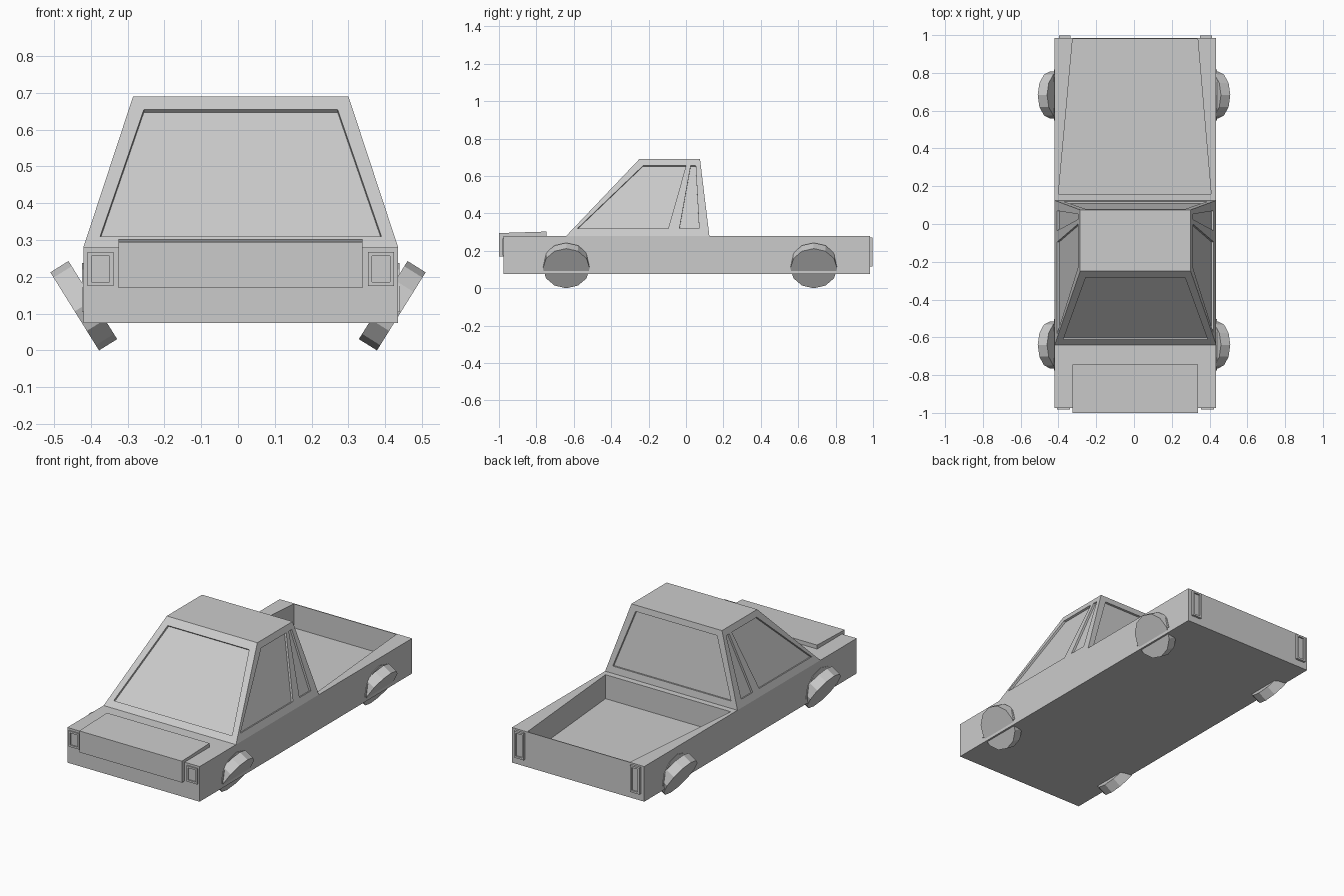
import bpy, bmesh, math
from mathutils import Vector, Matrix

if "Cube" in bpy.data.objects:
    bpy.data.objects.remove(bpy.data.objects["Cube"])

CX = 0.0075          # body centre line


def make(name, bm):
    bmesh.ops.recalc_face_normals(bm, faces=bm.faces[:])
    me = bpy.data.meshes.new(name)
    bm.to_mesh(me)
    bm.free()
    ob = bpy.data.objects.new(name, me)
    bpy.context.scene.collection.objects.link(ob)
    return ob


def loft(name, a, b):
    """Solid between two matching point loops."""
    bm = bmesh.new()
    va, vb = [bm.verts.new(p) for p in a], [bm.verts.new(p) for p in b]
    bm.faces.new(va)
    bm.faces.new(vb[::-1])
    n = len(va)
    for i in range(n):
        j = (i + 1) % n
        bm.faces.new((va[i], vb[i], vb[j], va[j]))
    return make(name, bm)


def rect(x0, x1, y0, y1, z):
    return [(x0, y0, z), (x1, y0, z), (x1, y1, z), (x0, y1, z)]


def box(name, x0, x1, y0, y1, z0, z1):
    return loft(name, rect(x0, x1, y0, y1, z0), rect(x0, x1, y0, y1, z1))


def cut(ob, cutter):
    cutter.hide_render = True
    mod = ob.modifiers.new("cut", 'BOOLEAN')
    mod.operation, mod.solver, mod.object = 'DIFFERENCE', 'EXACT', cutter
    bpy.context.view_layer.objects.active = ob
    bpy.ops.object.modifier_apply(modifier=mod.name)
    bpy.data.objects.remove(cutter)


def recess(ob, pts, depth, inside):
    """Sink a flat panel into the face that holds pts."""
    p = [Vector(q) for q in pts]
    n = (p[1] - p[0]).cross(p[2] - p[0]).normalized()
    if n.dot(Vector(inside) - p[0]) < 0:
        n = -n
    cut(ob, loft("cutter", [q - n * 0.02 for q in p], [q + n * depth for q in p]))


# Lower body with the tapered load bed
body = box("body", CX - 0.4275, CX + 0.4275, -0.975, 0.985, 0.075, 0.28)
bed = [(-0.40, 0.16), (0.408, 0.16), (0.337, 0.98), (-0.325, 0.98)]
cut(body, loft("cutter", [(x, y, 0.14) for x, y in bed], [(x, y, 0.4) for x, y in bed]))

# Cab
Z0, Z1 = 0.28, 0.69


def mix(a, b, z):
    return a + (b - a) * (z - Z0) / (Z1 - Z0)


cab = loft("cab", rect(CX - 0.4275, CX + 0.4275, -0.64, 0.125, Z0),
           rect(CX - 0.2925, CX + 0.2925, -0.25, 0.075, Z1))
mid = (CX, -0.15, 0.4)

# Windscreen and rear window
for lo, hi, zb in ((-0.64, -0.25, 0.31), (0.125, 0.075, 0.32)):
    yb, yt = mix(lo, hi, zb), mix(lo, hi, 0.655)
    recess(cab, [(CX - 0.382, yb, zb), (CX + 0.382, yb, zb),
                 (CX + 0.263, yt, 0.655), (CX - 0.263, yt, 0.655)], 0.012, mid)

# Side windows
side_windows = [[(-0.58, 0.32), (-0.095, 0.32), (0.0, 0.655), (-0.23, 0.655)],
                [(-0.035, 0.32), (0.07, 0.32), (0.052, 0.655), (0.025, 0.655)]]
for s in (-1, 1):
    for win in side_windows:
        recess(cab, [(CX + s * mix(0.4275, 0.2925, z), y, z) for y, z in win], 0.012, mid)

# Raised bonnet panel
prof = [(-1.0, 0.17), (-1.0, 0.295), (-0.745, 0.303), (-0.745, 0.25), (-0.95, 0.17)]
loft("bonnet_panel", [(-0.325, y, z) for y, z in prof], [(0.338, y, z) for y, z in prof])


# Lamps with a sunken lens
def lamp(name, x, w, y0, y1, z0, z1, front):
    ob = box(name, x - w, x + w, y0, y1, z0, z1)
    y = front
    m = 0.011
    recess(ob, [(x - w + m, y, z0 + m), (x + w - m, y, z0 + m),
                (x + w - m, y, z1 - m), (x - w + m, y, z1 - m)], 0.008,
           (x, (y0 + y1) / 2, (z0 + z1) / 2))


for s, side in ((-1, "left"), (1, "right")):
    lamp("headlight_" + side, CX + s * 0.381, 0.035, -0.982, -0.95, 0.175, 0.267, -0.982)
    lamp("tail_light_" + side, CX + s * 0.374, 0.031, 0.96, 0.998, 0.115, 0.27, 0.998)

# Splayed wheels and the thin arch lips behind them
for s, side in ((-1, "left"), (1, "right")):
    for y, end in ((-0.64, "front"), (0.683, "rear")):
        bm = bmesh.new()
        axis = Vector((s * 0.85, 0, -0.53))
        rot = axis.to_track_quat('Z', 'Y').to_matrix().to_4x4()
        bmesh.ops.create_cone(bm, cap_ends=True, segments=12, radius1=0.125, radius2=0.125,
                              depth=0.058,
                              matrix=Matrix.Translation((s * 0.419, y, 0.1215)) @ rot)
        make(f"wheel_{end}_{side}", bm)
        arc = [(y + 0.136 * math.cos(a), 0.105 + 0.132 * math.sin(a))
               for a in [math.pi * i / 6 for i in range(7)]]
        x0, x1 = CX + s * 0.41, CX + s * 0.431
        loft(f"wheel_arch_{end}_{side}", [(x0, p, q) for p, q in arc], [(x1, p, q) for p, q in arc])
